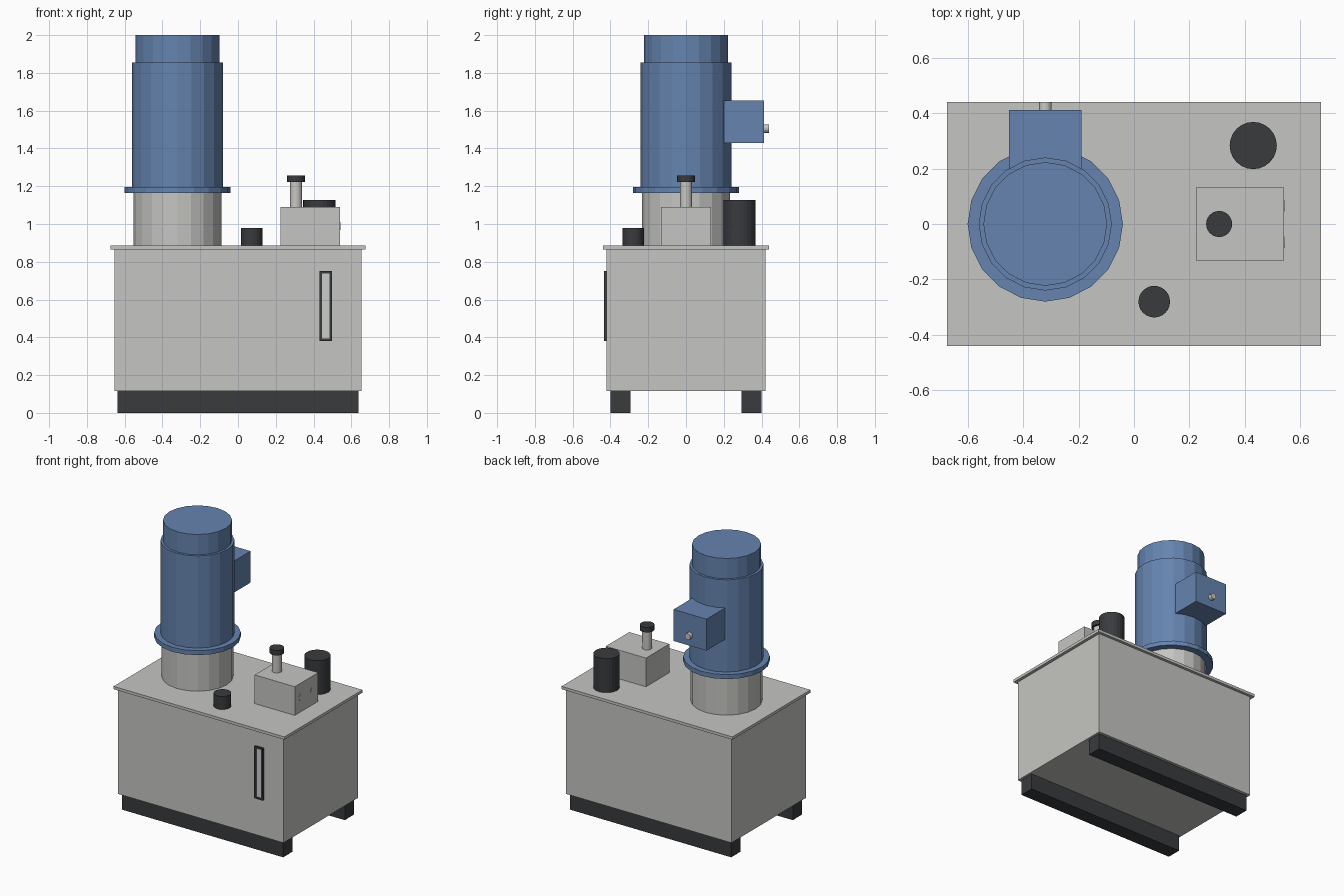
import bpy
import math

cube = bpy.data.objects.get("Cube")
if cube:
    bpy.data.objects.remove(cube, do_unlink=True)


def material(name, rgb):
    m = bpy.data.materials.new(name)
    m.use_nodes = True
    color = (*rgb, 1.0)
    m.diffuse_color = color
    m.node_tree.nodes["Principled BSDF"].inputs["Base Color"].default_value = color
    return m


GREY = material("light grey paint", (0.56, 0.56, 0.54))
BLUE = material("motor blue", (0.13, 0.23, 0.43))
DARK = material("dark grey", (0.04, 0.043, 0.048))
METAL = material("bare metal", (0.58, 0.57, 0.54))
GLASS = material("gauge glass", (0.6, 0.61, 0.6))


def finish(name, mat):
    ob = bpy.context.object
    ob.name = name
    ob.data.materials.append(mat)
    return ob


def box(name, mat, x, y, z):
    """Box from (low, high) pairs along each axis."""
    spans = (x, y, z)
    bpy.ops.mesh.primitive_cube_add(size=1, location=[(a + b) / 2 for a, b in spans])
    ob = finish(name, mat)
    ob.scale = [b - a for a, b in spans]
    bpy.ops.object.transform_apply(location=False, rotation=False, scale=True)
    return ob


def cylinder(name, mat, x, y, z, r, sides=24):
    """Upright cylinder spanning the z pair."""
    bpy.ops.mesh.primitive_cylinder_add(
        vertices=sides, radius=r, depth=z[1] - z[0], location=(x, y, sum(z) / 2))
    return finish(name, mat)


# Tank, lid and foot rails
LID = 0.885
box("tank", GREY, (-0.653, 0.653), (-0.42, 0.42), (0.115, 0.865))
box("tank_lid", GREY, (-0.675, 0.675), (-0.44, 0.44), (0.865, LID))
for side, s in (("front", -1), ("back", 1)):
    box(side + "_foot_rail", DARK, (-0.637, 0.637),
        sorted((s * 0.295, s * 0.4)), (0, 0.115))

# Motor stack
MX = -0.32
for name, mat, r, z in (
    ("bell_housing", GREY, 0.232, (LID, 1.165)),
    ("motor_flange", BLUE, 0.28, (1.165, 1.197)),
    ("motor_body", BLUE, 0.24, (1.197, 1.855)),
    ("fan_cover", BLUE, 0.223, (1.855, 2.0)),
):
    cylinder(name, mat, MX, 0, z, r, 20)

# Terminal box with cable gland on the back
box("terminal_box", BLUE, (MX - 0.13, MX + 0.13), (0.2, 0.412), (1.43, 1.655))
gland = cylinder("cable_gland", METAL, MX, 0.42, (1.485, 1.525), 0.022, 12)
gland.rotation_euler.x = math.pi / 2

# Fittings on the lid
cylinder("breather_cap", DARK, 0.073, -0.28, (LID, 0.978), 0.057)
cylinder("return_filter", DARK, 0.43, 0.283, (LID, 1.127), 0.085)

# Valve block with side ports and adjusting knob
box("valve_block", GREY, (0.224, 0.541), (-0.132, 0.132), (LID, 1.09))
for side, y in (("front", -0.066), ("back", 0.066)):
    port = cylinder(side + "_port", GREY, 0.541, y, (0.988, 0.992), 0.021, 16)
    port.rotation_euler.y = math.pi / 2
cylinder("knob_stem", METAL, 0.307, 0, (1.09, 1.222), 0.032)
cylinder("knob", DARK, 0.307, 0, (1.222, 1.258), 0.047)

# Level gauge: four frame bars around a glass strip
X0, X1, Z0, Z1, T = 0.432, 0.498, 0.38, 0.752, 0.013
FRAME_Y = (-0.434, -0.42)
box("gauge_left_bar", DARK, (X1 - T, X1), FRAME_Y, (Z0, Z1))
box("gauge_right_bar", DARK, (X0, X0 + T), FRAME_Y, (Z0, Z1))
box("gauge_top_bar", DARK, (X0 + T, X1 - T), FRAME_Y, (Z1 - T, Z1))
box("gauge_bottom_bar", DARK, (X0 + T, X1 - T), FRAME_Y, (Z0, Z0 + T))
box("gauge_glass", GLASS, (X0 + T, X1 - T), (-0.429, -0.42), (Z0 + T, Z1 - T))
